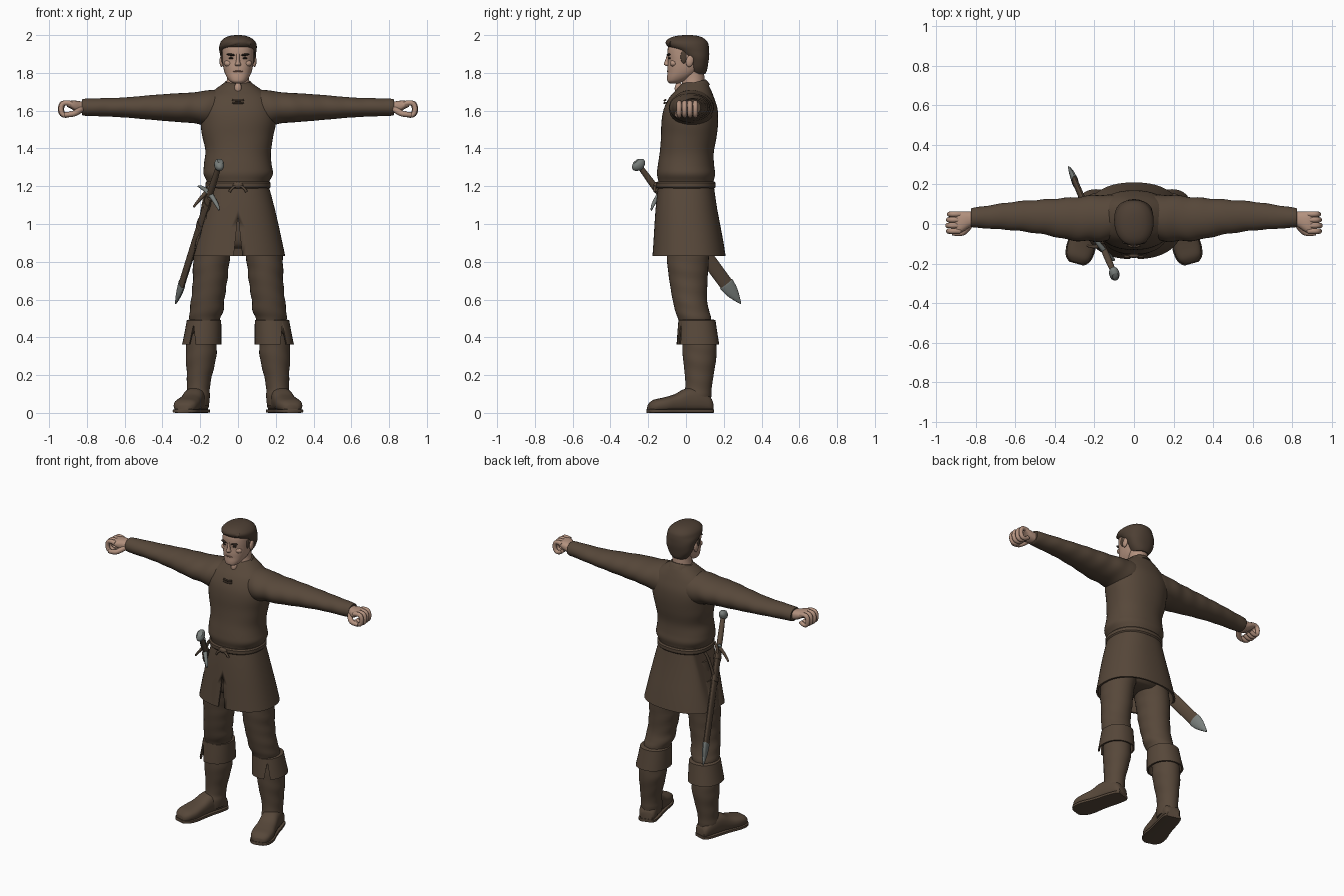
import bpy, bmesh, math
from mathutils import Matrix, Vector


def material(name, rgb):
    m = bpy.data.materials.new(name)
    m.diffuse_color = (*rgb, 1)
    return m


BROWN = material("brown cloth and leather", (0.095, 0.064, 0.042))
HAIR = material("dark brown hair", (0.075, 0.05, 0.034))
SKIN = material("skin", (0.45, 0.285, 0.21))
DARK = material("dark brow and eye", (0.03, 0.02, 0.015))
LIPS = material("lips", (0.27, 0.14, 0.10))
STEEL = material("steel", (0.19, 0.21, 0.20))


def finish(name, bm, mat, angle=40):
    bmesh.ops.recalc_face_normals(bm, faces=bm.faces)
    me = bpy.data.meshes.new(name)
    bm.to_mesh(me)
    bm.free()
    ob = bpy.data.objects.new(name, me)
    bpy.context.collection.objects.link(ob)
    me.materials.append(mat)
    bpy.ops.object.select_all(action='DESELECT')
    ob.select_set(True)
    bpy.context.view_layer.objects.active = ob
    bpy.ops.object.shade_smooth_by_angle(angle=math.radians(angle))
    return ob


def smooth_keys(keys, sub):
    out = []
    for i in range(len(keys) - 1):
        a, b, c, d = keys[max(i - 1, 0)], keys[i], keys[i + 1], keys[min(i + 2, len(keys) - 1)]
        for j in range(sub):
            t = j / sub
            out.append([0.5 * (2 * q + (r - p) * t + (2 * p - 5 * q + 4 * r - s) * t * t
                        + (3 * q - p - 3 * r + s) * t ** 3) for p, q, r, s in zip(a, b, c, d)])
    return out + [list(keys[-1])]


# Closed skin through elliptic sections: (position, centre 1, centre 2, radius 1, radius 2)
def loft(name, keys, mat, axis='Z', M=Matrix(), n=32, sub=4, power=2.0, fold=0.0, freq=60):
    bm = bmesh.new()
    rings = []
    for p, c1, c2, r1, r2 in smooth_keys(keys, sub):
        ring = []
        for k in range(n):
            t = 2 * math.pi * k / n
            f = 1 + fold * math.sin(p * freq + 2.2 * math.sin(t + 1)) * (0.6 + 0.4 * math.cos(2 * t))
            u = c1 + f * r1 * math.copysign(abs(math.cos(t)) ** (2 / power), math.cos(t))
            v = c2 + f * r2 * math.copysign(abs(math.sin(t)) ** (2 / power), math.sin(t))
            co = {'Z': (u, v, p), 'X': (p, u, v), 'Y': (u, p, v)}[axis]
            ring.append(bm.verts.new(M @ Vector(co)))
        rings.append(ring)
    for a, b in zip(rings, rings[1:]):
        for k in range(n):
            bm.faces.new((a[k], a[(k + 1) % n], b[(k + 1) % n], b[k]))
    bm.faces.new(rings[0])
    bm.faces.new(rings[-1])
    return finish(name, bm, mat)


def ball(name, centre, size, mat, rot=Matrix()):
    bm = bmesh.new()
    M = Matrix.Translation(centre) @ rot @ Matrix.Diagonal((*size, 1))
    bmesh.ops.create_uvsphere(bm, u_segments=20, v_segments=12, radius=1, matrix=M)
    return finish(name, bm, mat)


def tube(name, pts, radius, mat, tip=1.0, s=1):
    cu = bpy.data.curves.new(name, 'CURVE')
    cu.dimensions, cu.bevel_depth, cu.bevel_resolution = '3D', radius, 3
    cu.use_fill_caps, cu.resolution_u = True, 6
    sp = cu.splines.new('NURBS')
    sp.points.add(len(pts) - 1)
    for i, p in enumerate(pts):
        sp.points[i].co = (s * p[0], p[1], p[2], 1)
        sp.points[i].radius = 1 + (tip - 1) * i / (len(pts) - 1)
    sp.use_endpoint_u, sp.order_u = True, 3
    cu.materials.append(mat)
    ob = bpy.data.objects.new(name, cu)
    bpy.context.collection.objects.link(ob)


# Cut a slit with a wedge that narrows upward
def slit(ob, centre, width, depth, height, turn=0):
    bm = bmesh.new()
    bmesh.ops.create_cube(bm, size=1)
    for v in bm.verts:
        v.co = (v.co.x * width * (0.08 if v.co.z > 0 else 1), v.co.y * depth, v.co.z * height)
    bm.transform(Matrix.Translation(centre) @ Matrix.Rotation(turn, 4, 'Z'))
    cutter = finish("slit_cutter", bm, BROWN)
    cutter.hide_render = True
    mod = ob.modifiers.new("slit", 'BOOLEAN')
    mod.operation, mod.solver, mod.object = 'DIFFERENCE', 'EXACT', cutter
    bpy.context.view_layer.objects.active = ob
    bpy.ops.object.modifier_apply(modifier=mod.name)
    bpy.data.objects.remove(cutter)


# Tunic body, blousing over the belt
loft("tunic_body", [(1.19, 0, 0, .160, .145), (1.225, 0, 0, .165, .146), (1.265, 0, 0, .184, .154),
     (1.31, 0, 0, .180, .149), (1.38, 0, .004, .173, .143), (1.46, 0, .015, .187, .147),
     (1.54, 0, .02, .20, .150), (1.61, 0, .025, .20, .142), (1.67, 0, .03, .172, .118),
     (1.71, 0, .04, .125, .092), (1.735, 0, .045, .09, .075), (1.75, 0, .05, .068, .06)],
     BROWN, n=48, power=2.25, fold=.008, freq=45)
collar_tilt = Matrix.Translation((0, .04, 1.735)) @ Matrix.Rotation(math.radians(14), 4, 'X')
loft("collar", [(-.02, 0, 0, .084, .085), (0, 0, 0, .078, .078), (.014, 0, 0, .072, .07)], BROWN, M=collar_tilt)

# Tunic skirt with hollow hem and front slit
skirt = loft("tunic_skirt", [(1.21, 0, 0, .160, .146), (1.16, 0, 0, .174, .153), (1.08, 0, .002, .195, .163),
             (.98, 0, .008, .218, .176), (.90, 0, .013, .235, .186), (.83, 0, .016, .25, .194),
             (.83, 0, .016, .238, .182), (.95, 0, .01, .212, .168), (1.08, 0, .002, .18, .150)],
             BROWN, n=48, sub=1, power=2.35)
for v in skirt.data.vertices:  # side pressed in by the scabbard
    v.co.x = max(v.co.x, -.085 - .307 * (1.325 - v.co.z))
slit(skirt, (0, -.18, .92), .05, .13, .22)
loft("trouser_seat", [(.87, 0, .01, .13, .09), (.92, 0, .01, .18, .125), (1.12, 0, 0, .16, .13)], BROWN)

# Belt with knot
loft("belt", [(1.188, 0, 0, .166, .15), (1.196, 0, 0, .173, .157), (1.216, 0, 0, .173, .157),
     (1.224, 0, 0, .166, .15)], BROWN, n=48, sub=1, power=2.25)
ball("belt_knot", (0, -.158, 1.205), (.028, .014, .017), BROWN)
for s in (-1, 1):
    tube("belt_end", [(0, -.16, 1.205), (.03, -.167, 1.20), (.045, -.164, 1.17)], .007, BROWN, s=s)

# Neck, open collar and laces
loft("neck", [(1.66, 0, .035, .07, .065), (1.74, 0, .038, .062, .06), (1.78, 0, .04, .058, .057),
     (1.85, 0, .035, .058, .058)], SKIN)
ball("open_collar_skin", (0, -.038, 1.718), (.02, .022, .032), SKIN)
for z in (1.642, 1.656):
    tube("collar_lace", [(-.03, -.108, z), (0, -.121, z - .004), (.03, -.108, z)], .005, BROWN)

# Head
loft("head", [(1.745, 0, -.062, .024, .024), (1.755, 0, -.055, .042, .043), (1.775, 0, -.036, .058, .064),
     (1.80, 0, -.018, .070, .080), (1.83, 0, -.006, .078, .092), (1.865, 0, 0, .083, .095),
     (1.90, 0, .004, .085, .102), (1.94, 0, .004, .082, .098), (1.97, 0, .004, .062, .075)],
     SKIN, power=2.3)
loft("nose", [(1.836, 0, -.094, .012, .012), (1.845, 0, -.096, .017, .021), (1.855, 0, -.095, .012, .020),
     (1.875, 0, -.092, .009, .015), (1.90, 0, -.09, .010, .010)], SKIN, n=16)
ball("mouth", (0, -.094, 1.808), (.026, .008, .005), LIPS)
ball("chin", (0, -.078, 1.766), (.026, .02, .017), SKIN)
for s in (-1, 1):
    ball("eye", (s * .034, -.086, 1.878), (.016, .009, .006), DARK)
    ball("eyebrow", (s * .036, -.091, 1.896), (.024, .011, .006), DARK, Matrix.Rotation(-s * .12, 4, 'Y'))
    ball("cheekbone", (s * .048, -.066, 1.85), (.026, .02, .018), SKIN)
    ball("ear", (s * .087, .02, 1.862), (.011, .02, .031), SKIN, Matrix.Rotation(-.2, 4, 'X'))
    ball("sideburn", (s * .081, -.012, 1.885), (.008, .017, .035), HAIR)

# Hair
loft("hair", [(1.795, 0, .06, .05, .042), (1.81, 0, .06, .062, .05), (1.84, 0, .062, .08, .054),
     (1.88, 0, .056, .092, .066), (1.915, 0, .035, .098, .088), (1.94, 0, .012, .099, .109),
     (1.965, 0, .003, .092, .110), (1.985, 0, .003, .07, .088), (1.996, 0, .006, .042, .055),
     (2.0, 0, .008, .015, .02)], HAIR, n=40, power=2.2, fold=.01, freq=90)
tube("hair_fringe", [(.06, -.075, 1.955), (.01, -.10, 1.965), (-.045, -.09, 1.95), (-.075, -.05, 1.945)],
     .015, HAIR, tip=.7)

for s in (-1, 1):
    M = Matrix.Diagonal((s, 1, 1, 1))
    # Sleeve
    loft("sleeve", [(.08, .035, 1.61, .11, .10), (.16, .03, 1.612, .118, .096), (.23, .028, 1.615, .115, .082),
         (.32, .026, 1.616, .108, .076), (.45, .035, 1.617, .089, .066), (.60, .04, 1.617, .073, .053),
         (.72, .036, 1.618, .06, .048), (.81, .032, 1.618, .05, .045), (.825, .032, 1.618, .046, .04)],
         BROWN, 'X', M, sub=7, fold=.022, freq=55)
    # Fist closed round an empty grip
    loft("palm", [(.80, .03, 1.617, .034, .03), (.83, .024, 1.618, .04, .031), (.86, .014, 1.624, .05, .029),
         (.885, .008, 1.632, .055, .021), (.905, .008, 1.634, .052, .014)], SKIN, 'X', M, n=24, power=2.5)
    for i in range(4):
        y = -.036 + i * .0285
        e = -.004 * abs(i - 1)
        tube("finger", [(.88, y, 1.636), (.925 + e, y, 1.648), (.944 + e, y, 1.617), (.936 + e, y, 1.578),
             (.90, y, 1.572), (.878, y, 1.590)], .0145, SKIN, .85, s)
    tube("thumb", [(.83, .0, 1.61), (.85, -.035, 1.592), (.88, -.05, 1.58), (.918, -.045, 1.578)],
         .018, SKIN, .75, s)
    # Trouser leg, baggy at the knee
    loft("trouser_leg", [(1.0, .10, .01, .09, .115), (.90, .125, .01, .10, .115), (.80, .142, .01, .096, .11),
         (.70, .148, .013, .091, .101), (.60, .160, .02, .088, .091), (.54, .167, .033, .089, .09),
         (.50, .175, .045, .082, .088), (.44, .18, .055, .07, .08)], BROWN, 'Z', M, sub=5, fold=.02, freq=75)
    # Turned-down boot cuff with a notch
    cuff = loft("boot_cuff", [(.495, .18, .058, .078, .086), (.49, .18, .058, .091, .098), (.43, .185, .06, .097, .105),
                (.362, .192, .063, .104, .113), (.362, .192, .063, .094, .103), (.42, .187, .06, .086, .094)],
                BROWN, 'Z', M, sub=1, power=2.2)
    slit(cuff, (s * .237, -.03, .395), .05, .10, .13, s * .5)
    # Boot shaft
    loft("boot_shaft", [(.45, .185, .062, .076, .085), (.36, .193, .07, .08, .09), (.29, .196, .072, .08, .088),
         (.20, .204, .07, .067, .076), (.13, .21, .066, .06, .07), (.09, .21, .06, .062, .074),
         (.04, .21, .06, .055, .07)], BROWN, 'Z', M, sub=6, fold=.018, freq=70)
    # Foot and sole, turned outward
    F = M @ Matrix.Translation((.198, .135, 0)) @ Matrix.Rotation(math.radians(15.5), 4, 'Z')
    shape = [(0, .038, .06), (.02, .052, .09), (.08, .058, .125), (.14, .058, .125), (.20, .062, .095),
             (.26, .069, .078), (.31, .062, .067), (.335, .046, .052), (.345, .03, .04)]
    loft("boot_foot", [(-d, 0, h / 2 + .004, w, h / 2) for d, w, h in shape], BROWN, 'Y', F, n=24, power=2.6)
    loft("boot_sole", [(-d * 1.015 + .002, 0, .01, w + .005, .01) for d, w, h in shape], BROWN, 'Y', F, n=16, power=6)

# Sword in scabbard, local z runs from tip to pommel
tip, pommel = Vector((-.33, .29, .578)), Vector((-.095, -.262, 1.328))


def sword_frame(wide):
    z = (pommel - tip).normalized()
    x = Vector(wide)
    x = (x - z * x.dot(z)).normalized()
    R = Matrix((x, z.cross(x), z)).transposed().to_4x4()
    return Matrix.Translation(tip) @ R


S = sword_frame((-.15, .8, .6))
G = sword_frame((-.115, .15, .06))
loft("scabbard_tip", [(0, 0, 0, .003, .003), (.03, 0, 0, .016, .009), (.08, 0, 0, .034, .014),
     (.13, 0, 0, .041, .017), (.135, 0, 0, .038, .015)], STEEL, M=S, n=16)
loft("scabbard", [(.12, 0, 0, .037, .014), (.4, 0, 0, .038, .015), (.73, 0, 0, .036, .016)], BROWN, M=S, n=16)
for a in (.52, .66):
    loft("scabbard_band", [(a, 0, 0, .041, .019), (a + .03, 0, 0, .041, .019)], BROWN, M=S, n=16, sub=1)
loft("sword_grip", [(.72, 0, 0, .016, .015), (.80, 0, 0, .018, .017), (.93, 0, 0, .014, .014)], BROWN, M=S, n=16)
loft("pommel", [(.915, 0, 0, .016, .015), (.93, 0, 0, .036, .024), (.95, 0, 0, .038, .025),
     (.966, 0, 0, .02, .016)], STEEL, M=S, n=20)
loft("crossguard", [(-.105, 0, .715, .004, .004), (-.08, 0, .728, .010, .009), (-.02, 0, .742, .013, .013),
     (.02, 0, .742, .013, .013), (.08, 0, .728, .010, .009), (.105, 0, .715, .004, .004)], STEEL, 'X', G, n=12)

# Sword hanger straps
for s0, z0 in ((.66, -.09), (.53, .04)):
    end = S @ Vector((0, 0, s0))
    tube("sword_strap", [(-.145, z0, 1.205), (-.18, (z0 + end.y) / 2, 1.17), tuple(end)], .009, BROWN)
tube("strap_end", [(-.165, -.11, 1.17), (-.205, -.12, 1.13), (-.235, -.11, 1.09)], .012, BROWN, tip=.5)
